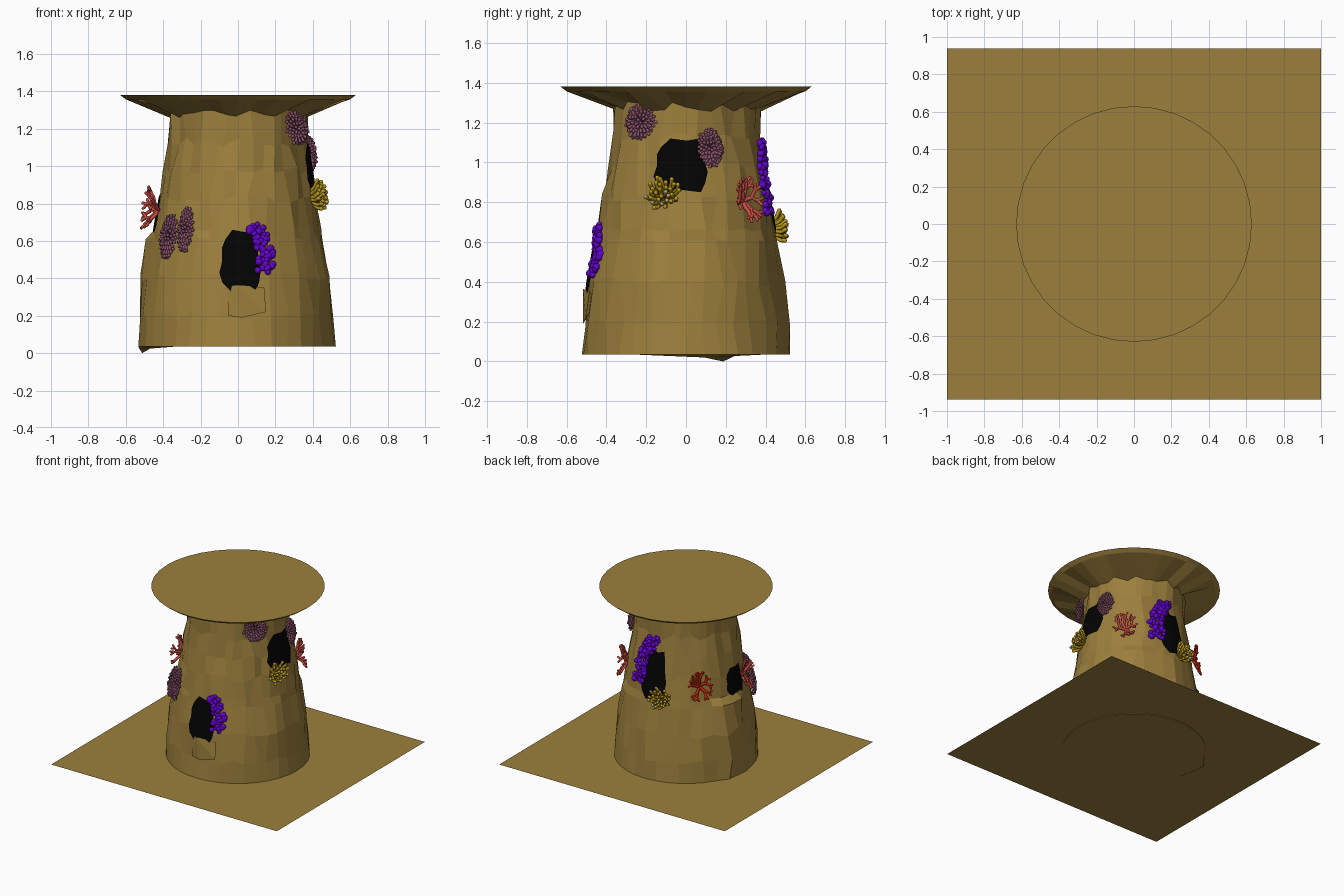
import bpy, bmesh, math, random
from mathutils import Vector, Matrix

if "Cube" in bpy.data.objects:
    bpy.data.objects.remove(bpy.data.objects["Cube"])

random.seed(7)
R = random.uniform


def material(name, rgb):
    m = bpy.data.materials.new(name)
    m.diffuse_color = (*rgb, 1)
    m.use_nodes = True
    m.node_tree.nodes["Principled BSDF"].inputs["Base Color"].default_value = m.diffuse_color
    return m


ROCK = material("sandstone", (0.333, 0.212, 0.046))
BLACK = material("cave black", (0.001, 0.001, 0.001))
PURPLE = material("purple", (0.13, 0.001, 0.62))
MAUVE = material("mauve", (0.27, 0.09, 0.15))
GOLD = material("gold", (0.50, 0.33, 0.010))
PALE = material("pale tip", (0.5, 0.45, 0.4))
SALMON = material("salmon", (0.60, 0.075, 0.055))
RUST = material("rust red", (0.52, 0.022, 0.003))


def finish(bm, name, mats, smooth=False):
    me = bpy.data.meshes.new(name)
    bmesh.ops.recalc_face_normals(bm, faces=bm.faces)
    for f in bm.faces:
        f.smooth = smooth
    bm.to_mesh(me)
    bm.free()
    ob = bpy.data.objects.new(name, me)
    bpy.context.collection.objects.link(ob)
    for m in mats:
        me.materials.append(m)
    return ob


# Shape of the pillar: radius by height, plus the ledge on the left side
PROFILE = [(0.0, .525), (.2, .515), (.4, .492), (.65, .447), (.82, .418),
           (1.0, .388), (1.14, .37), (1.4, .372)]


def surface(az, z):
    for (z0, r0), (z1, r1) in zip(PROFILE, PROFILE[1:]):
        if z <= z1:
            r = r0 + (r1 - r0) * (z - z0) / (z1 - z0)
            break
    d = (az - 170 + 180) % 360 - 180
    if abs(d) < 16 and z < .635:
        r += .02 + .025 * min(1, z / .6) if d < -6 else .008 + .03 * min(1, z / .6)
    return r


def place(az, z, out=0):
    a = math.radians(az)
    r = surface(az, z) + out
    return Vector((r * math.cos(a), r * math.sin(a), z))


# caves: azimuth, height, width, height of opening
CAVES = {"front": (-88.5, .495, .21, .33), "right": (-4, .985, .26, .27),
         "back": (91, .83, .20, .38), "left": (180, .745, .19, .21)}

# Ground sheet
bm = bmesh.new()
bm.faces.new([bm.verts.new((x, y, .04)) for x, y in
              ((-1, -.937), (1, -.937), (1, .937), (-1, .937))])
finish(bm, "ground_sheet", [ROCK])

# Faceted rock pillar with flared table top
bm = bmesh.new()
N = 36
rings = []
for i, z in enumerate((.035, .2, .4, .61, .66, .82, .98, 1.13, 1.28)):
    ring = []
    for k in range(N):
        az = k * 360 / N
        zz, j = z, 0
        if 0 < i:
            near = any(abs((az - c[0] + 180) % 360 - 180) < 20 and abs(z - c[1]) < c[3] * .65
                       for c in CAVES.values())
            j = R(-.002, .002) if near else R(-.014, .011)
            zz += R(-.025, .025) if z not in (.61, .66) else R(-.008, .008)
        elif 155 <= az <= 170:
            zz = 0 if az == 160 else .02
        ring.append(bm.verts.new(place(az + (R(-3, 3) if i else 0), zz, j)))
    rings.append(ring)
for r, z in ((.60, 1.357), (.63, 1.38)):
    rings.append([bm.verts.new((r * math.cos(2 * math.pi * k / N),
                                r * math.sin(2 * math.pi * k / N), z)) for k in range(N)])
for a, b in zip(rings, rings[1:]):
    for k in range(N):
        bm.faces.new((a[k], a[(k + 1) % N], b[(k + 1) % N], b[k]))
bm.faces.new(rings[0])
bm.faces.new(rings[-1])
finish(bm, "rock_pillar", [ROCK])

# Small folded wedge of rock under the front cave
bm = bmesh.new()
for p in ((-.06, -.49, .35), (-.01, -.517, .365), (.1, -.495, .31), (.14, -.485, .35), (-.05, -.512, .2),
          (.02, -.517, .19), (.15, -.503, .22), (-.05, -.44, .3), (.1, -.44, .3)):
    bm.verts.new(p)
bmesh.ops.convex_hull(bm, input=bm.verts)
finish(bm, "front_ledge", [ROCK])

# Dark cave mouths following the pillar surface
OUTLINE = [(-.2, .5), (.12, .46), (.36, .5), (.42, .3), (.44, .1), (.5, -.12), (.44, -.34),
           (.36, -.5), (.05, -.46), (-.22, -.5), (-.42, -.36), (-.5, -.2), (-.44, 0), (-.46, .2), (-.38, .34)]
for side, (az, z, w, h) in CAVES.items():
    bm = bmesh.new()
    deg = math.degrees(w / surface(az, z + .1))
    mid = bm.verts.new(place(az, z, .009))
    loops = [[bm.verts.new(place(az + u * t * deg, z + v * t * h, .009 if t < 1 else .006))
              for u, v in OUTLINE] for t in (.3, .6, .85, 1)]
    n = len(OUTLINE)
    for k in range(n):
        bm.faces.new((mid, loops[0][k], loops[0][(k + 1) % n]))
        for a, b in zip(loops, loops[1:]):
            bm.faces.new((a[k], b[k], b[(k + 1) % n], a[(k + 1) % n]))
    finish(bm, side + "_cave", [BLACK])


# Coral helpers: local x runs around the pillar, y up, z outward
def frame(az, z):
    a = math.radians(az)
    out = Vector((math.cos(a), math.sin(a), .18)).normalized()
    side = Vector((-math.sin(a), math.cos(a), 0))
    m = Matrix((side, out.cross(side), out)).transposed().to_4x4()
    m.translation = place(az, z)
    return m


def ball(bm, p, r, sub=1, mat=0):
    vs = bmesh.ops.create_icosphere(bm, subdivisions=sub, radius=r,
                                    matrix=Matrix.Translation(p))["verts"]
    for f in {f for v in vs for f in v.link_faces}:
        f.material_index = mat


def tube(bm, pts, r0, r1, sides=6):
    prev = None
    for i, p in enumerate(pts):
        d = (pts[min(i + 1, len(pts) - 1)] - pts[max(i - 1, 0)]).normalized()
        q = d.to_track_quat('Z', 'Y')
        r = r0 + (r1 - r0) * i / (len(pts) - 1)
        ring = [bm.verts.new(p + q @ Vector((r * math.cos(2 * math.pi * k / sides),
                                             r * math.sin(2 * math.pi * k / sides), 0))) for k in range(sides)]
        if prev:
            for k in range(sides):
                bm.faces.new((prev[k], prev[(k + 1) % sides], ring[(k + 1) % sides], ring[k]))
        prev = ring


def plant(bm, name, az, z, mats):
    bm.transform(frame(az, z))
    finish(bm, name, mats, True)


# Mauve anemones: plump fingers radiating over a dome
for i, (az, z, w, h) in enumerate(((-36, 1.2, .092, .095), (18, 1.07, .065, .1),
                                   (218, .615, .062, .125), (233, .655, .044, .125))):
    bm = bmesh.new()
    for k in range(85):
        c = (k + .5) / 85
        s, a = math.sqrt(1 - c * c), k * 2.39996
        tip = Vector((w * s * math.cos(a), h * s * math.sin(a), .012 + .043 * c)) * R(.85, 1.02)
        tube(bm, [tip * .3, tip * .7 + Vector((0, 0, .006)), tip], .006, .008, 6)
        ball(bm, tip, .0088, 2)
    plant(bm, f"mauve_anemone_{i + 1}", az, z, [MAUVE])

# Purple bubble coral: clumps of balls along a path beside a cave
for name, path, spread in (("front", ((-78, .68), (-75, .62), (-71, .53), (-73, .44)), 5),
                           ("back", ((88, 1.1), (80, 1.02), (73, .88), (73, .74)), 8)):
    bm = bmesh.new()
    count = 90 if name == "front" else 130
    for k in range(count):
        t = k / count * (len(path) - 1)
        (a0, z0), (a1, z1) = path[int(t)], path[int(t) + 1]
        f = t % 1
        ball(bm, place(a0 + (a1 - a0) * f + R(-spread, spread), z0 + (z1 - z0) * f + R(-.015, .015),
                       R(-.002, .014)), R(.013, .021), 2)
    finish(bm, f"{name}_purple_coral", [PURPLE], True)

# Gold finger coral, some fingers with pale tips
for i, (az, z) in enumerate(((-15, .83), (101, .665))):
    bm = bmesh.new()
    for k in range(30):
        a, s = k * 2.39996, math.sqrt((k + .5) / 30)
        x, y = .092 * s * math.cos(a), .085 * s * math.sin(a)
        top = Vector((x + R(-.012, .012), y + .012, .03 + .045 * (1 - s * .6) * R(.6, 1.1)))
        tube(bm, [Vector((x * .45, y * .45, -.005)), Vector((x * .9, y * .8, top.z * .6)), top], .009, .0105)
        ball(bm, top, .0112, 2)
        if k % 5 == 0:
            ball(bm, top + Vector((0, 0, .006)), .0085, 2, 1)
    plant(bm, f"gold_coral_{i + 1}", az, z, [GOLD, PALE])


# Branching corals, arms curling outward
def branch(bm, p, ang, length, r, depth, lift):
    pts = [p]
    for s in range(3):
        ang += R(-.3, .3)
        pts.append(pts[-1] + Vector((math.cos(ang) * .78, math.sin(ang), R(.2, 1) * lift)) * length / 3)
    tube(bm, pts, r, r * .88)
    ball(bm, pts[-1], r * .9, 2)
    if depth:
        for turn in (-.65, .6):
            branch(bm, pts[-1], ang + turn + R(-.15, .15), length * .72, r * .86, depth - 1, lift)


for name, az, z, mat, lift in (("right_back_branch_coral", 42, .82, SALMON, .8),
                               ("left_branch_coral", 191, .78, SALMON, .9),
                               ("back_left_branch_coral", 138, .79, RUST, .5)):
    bm = bmesh.new()
    for k in range(6):
        branch(bm, Vector((0, -.015, .008)), k * math.pi / 3 + .3, .053, .0118, 2, lift)
    plant(bm, name, az, z, [mat])
